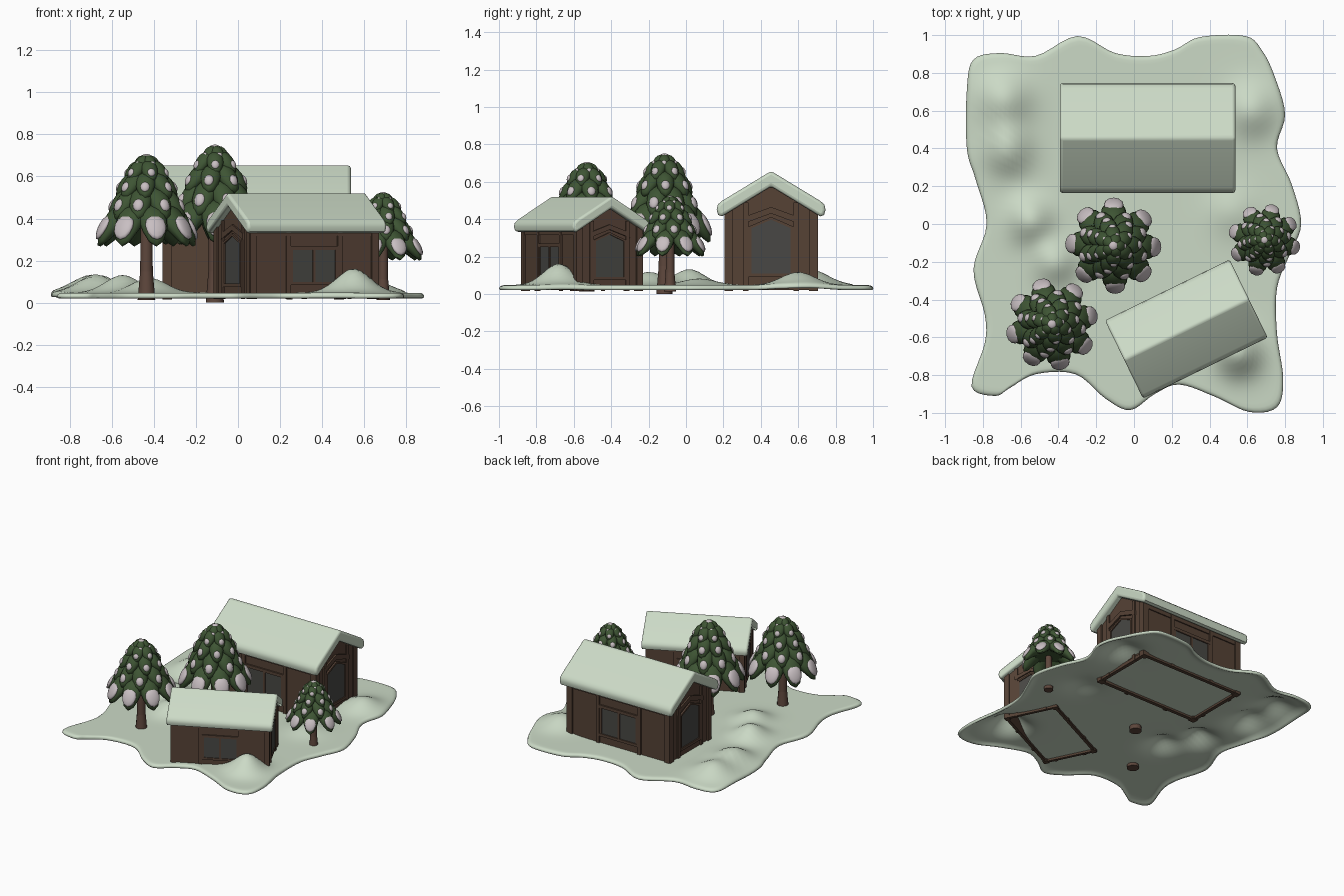
import bpy, bmesh, math, random
from mathutils import Matrix, Vector

if "Cube" in bpy.data.objects:
    bpy.data.objects.remove(bpy.data.objects["Cube"])

random.seed(4)


def material(name, rgb):
    m = bpy.data.materials.new(name)
    m.diffuse_color = (*rgb, 1)
    m.use_nodes = True
    m.node_tree.nodes["Principled BSDF"].inputs["Base Color"].default_value = m.diffuse_color
    return m


SNOW = material("pale green snow", (0.60, 0.70, 0.565))
WOOD = material("dark brown wood", (0.092, 0.054, 0.036))
BARK = material("bark brown", (0.11, 0.062, 0.045))
GLASS = material("dark grey glass", (0.065, 0.064, 0.058))
GREEN = material("fir green", (0.048, 0.09, 0.034))
FROST = material("pinkish frost", (0.58, 0.52, 0.54))


def finish(name, bm, mat, smooth=None, recalc=True):
    if recalc:
        bmesh.ops.recalc_face_normals(bm, faces=bm.faces)
    me = bpy.data.meshes.new(name)
    bm.to_mesh(me)
    bm.free()
    me.materials.append(mat)
    ob = bpy.data.objects.new(name, me)
    bpy.context.collection.objects.link(ob)
    if smooth:
        bpy.ops.object.select_all(action='DESELECT')
        ob.select_set(True)
        bpy.context.view_layer.objects.active = ob
        bpy.ops.object.shade_smooth_by_angle(angle=math.radians(smooth))
    return ob


# ---------- snowy ground: wavy outline, filled with rings, raised into mounds
OUTLINE = [(-.85, .87), (-.71, .905), (-.52, .89), (-.30, .995), (-.10, .905), (.08, .89),
           (.22, .925), (.35, .99), (.59, .995), (.68, .915), (.745, .78), (.80, .58), (.757, .40),
           (.835, .21), (.885, 0), (.825, -.16), (.757, -.34), (.757, -.58), (.79, -.82),
           (.757, -.97), (.61, -.995), (.43, -.915), (.24, -.85), (.11, -.90), (-.02, -.985),
           (-.15, -.925), (-.31, -.795), (-.52, -.795), (-.66, -.87), (-.735, -.91), (-.86, -.86),
           (-.79, -.63), (-.79, -.48), (-.85, -.24), (-.78, 0), (-.84, .24), (-.885, .40), (-.885, .71)]
MOUNDS = [(-.69, .66, .085, .11), (-.67, .40, .085, .10), (-.55, .02, .085, .09),
          (-.42, -.20, .07, .09), (.55, -.68, .115, .09), (.62, .60, .07, .10), (.52, .07, .035, .10)]


def spline(pts, n=5):
    out, k = [], len(pts)
    for i in range(k):
        a, b, c, d = (Vector(pts[(i + j) % k]) for j in (-1, 0, 1, 2))
        for s in range(n):
            t = s / n
            out.append(.5 * (2 * b + (c - a) * t + (2 * a - 5 * b + 4 * c - d) * t * t
                             + (3 * b - a - 3 * c + d) * t ** 3))
    return out


def ground_z(x, y):
    return .047 + sum(h * math.exp(-((x - a) ** 2 + (y - b) ** 2) / (1.6 * r * r)) for a, b, h, r in MOUNDS)


bm = bmesh.new()
edge = spline(OUTLINE)
n = len(edge)
# top sheet, rolled-over rim, then the hollow underside
steps = [(k / 40, 0) for k in range(1, 39)] + [(.972, 0), (.986, -.002), (.996, -.008), (1, -.016), (.996, -.025),
                                              (.986, -.027), (.972, -.022), (.955, -.014)]
steps += [(k / 40, -.012) for k in range(37, 0, -1)]
rings = [[bm.verts.new((p.x * f, p.y * f, ground_z(p.x * f, p.y * f) + dz)) for p in edge] for f, dz in steps]
for ring, dz in ((rings[0], 0), (rings[-1], -.012)):
    c = bm.verts.new((0, 0, ground_z(0, 0) + dz))
    for i in range(n):
        bm.faces.new((c, ring[i], ring[(i + 1) % n]))
for r0, r1 in zip(rings, rings[1:]):
    for i in range(n):
        j = (i + 1) % n
        bm.faces.new((r0[i], r0[j], r1[j], r1[i]))
finish("snowy_ground", bm, SNOW, 80)


# ---------- houses
def prism(bm, pts, axis, lo, hi):
    """Extrude a (horizontal, z) polygon along x or y."""
    def put(h, z, d):
        return bm.verts.new((d, h, z) if axis == 'x' else (h, d, z))
    a = [put(h, z, lo) for h, z in pts]
    b = [put(h, z, hi) for h, z in pts]
    bm.faces.new(a)
    bm.faces.new(b[::-1])
    for i in range(len(pts)):
        j = (i + 1) % len(pts)
        bm.faces.new((a[i], a[j], b[j], b[i]))


def rect(x0, x1, z0, z1):
    return [(x0, z0), (x1, z0), (x1, z1), (x0, z1)]


def house(name, x, y, scale, angle):
    M = (Matrix.Translation((x, y, .02)) @ Matrix.Rotation(math.radians(angle), 4, 'Z')
         @ Matrix.Scale(scale, 4) @ Matrix.Translation((0, 0, -.02)))
    walls, trim, glass, roof = (bmesh.new() for _ in range(4))
    HX, HY = .42, .238
    for s in (-1, 1):
        def out(bm, pts, axis, depth, thick=None):
            face = HX if axis == 'x' else HY
            prism(bm, pts, axis, s * (face - (thick or .004)), s * (face + depth))
        # thin walls, gables at the ends
        out(walls, [(-HY, .02), (HY, .02), (HY, .44), (0, .59), (-HY, .44)], 'x', 0, .02)
        out(walls, rect(-HX, HX, .02, .44), 'y', 0, .02)
        # gable end: corner posts, inner posts, chevron beam, pointed window
        for m in (-1, 1):
            out(trim, rect(m * .225 - .022, m * .225 + .022, .016, .45), 'x', .012, .03)
            out(trim, rect(m * .135 - .014, m * .135 + .014, .016, .49), 'x', .010)
            out(trim, rect(m * .112 - .008, m * .112 + .008, .10, .36), 'x', .012)
        out(trim, [(-.15, .41), (0, .465), (.15, .41), (.15, .375), (0, .43), (-.15, .375)], 'x', .012)
        out(trim, [(-.12, .36), (0, .412), (.12, .36), (.12, .345), (0, .397), (-.12, .345)], 'x', .012)
        out(trim, rect(-.12, .12, .09, .11), 'x', .012)
        out(trim, rect(-HY, HY, .02, .045), 'x', .006)
        out(glass, [(-.106, .11), (.106, .11), (.106, .352), (0, .40), (-.106, .352)], 'x', .004)
        # long side: posts, lintel, two-pane window
        for m in (-1, 1):
            out(trim, rect(m * .407 - .022, m * .407 + .022, .016, .43), 'y', .012, .03)
            out(trim, rect(m * .172 - .014, m * .172 + .014, .016, .43), 'y', .012)
            out(trim, rect(m * .150 - .008, m * .150 + .008, .11, .32), 'y', .010)
        out(trim, rect(-.008, .008, .11, .32), 'y', .010)
        out(trim, rect(-.16, .16, .312, .335), 'y', .012)
        out(trim, rect(-.16, .16, .10, .12), 'y', .012)
        out(trim, rect(-HX, HX, .395, .43), 'y', .008)
        out(trim, rect(-HX, HX, .02, .045), 'y', .006)
        out(glass, rect(-.15, .15, .12, .312), 'y', .004)
    # thick snow roof with rounded ends
    half = [(.262, .498), (.285, .478), (.291, .45), (.283, .422), (.262, .415)]
    prof = [(0, .657)] + half + [(0, .575)] + [(-a, b) for a, b in half[::-1]]
    prism(roof, prof, 'x', -.465, .465)
    for bm, part, mat in ((walls, "walls", WOOD), (trim, "timbers", WOOD), (glass, "windows", GLASS)):
        bm.transform(M)
        finish(f"{name}_{part}", bm, mat)
    roof.transform(M)
    ob = finish(f"{name}_roof", roof, SNOW, 40)
    b = ob.modifiers.new("round", 'BEVEL')
    b.width, b.segments = .016 * scale, 3
    b.limit_method, b.angle_limit = 'ANGLE', math.radians(60)


house("large_house", .072, .455, 1, 0)
house("small_house", .277, -.556, .79, 26)


# ---------- fir trees: drooping lobes in tiers, each with a frost patch
# inner radius, inner z, outer radius, outer z, count, half width, tip droop
TIERS = [(.05, .43, .235, .37, 8, .070, .095), (.03, .53, .18, .455, 8, .056, .055),
         (.02, .605, .145, .54, 7, .048, .04), (.01, .665, .105, .61, 6, .040, .03),
         (0, .695, .062, .65, 5, .03, .015)]


def lobe(bm, M, L, half, droop, centre, size):
    """Ellipsoid along a branch axis, bent down towards the branch tip."""
    got = bmesh.ops.create_uvsphere(bm, u_segments=12, v_segments=8, radius=1)
    for v in got["verts"]:
        p = Vector(centre) + Vector(a * b for a, b in zip(v.co, size))
        bend = droop * max(0, p.x / half + .3) ** 2 / 1.69
        v.co = M @ (L @ p - Vector((0, 0, bend)))


def cone(bm, M, r0, r1, z0, z1, seg=12):
    bmesh.ops.create_cone(bm, cap_ends=True, segments=seg, radius1=r0, radius2=r1, depth=z1 - z0,
                          matrix=M @ Matrix.Translation((0, 0, (z0 + z1) / 2)))


def tree(name, x, y, z, rs, zs, spin):
    M = Matrix.Translation((x, y, z)) @ Matrix.Diagonal((rs, rs, zs, 1))
    green, frost, trunk = bmesh.new(), bmesh.new(), bmesh.new()
    cone(trunk, M, .042, .03, 0, .14)
    cone(trunk, M, .03, .028, .14, .40)
    cone(green, M, .12, .02, .36, .69)
    for k, (r0, z0, r1, z1, count, w, droop) in enumerate(TIERS):
        half = math.hypot(r1 - r0, z1 - z0) / 2
        tilt = math.atan2(z0 - z1, r1 - r0)
        for i in range(count):
            a = math.radians(spin) + (i + .5 * (k % 2)) * math.tau / count + random.uniform(-.06, .06)
            L = (Matrix.Rotation(a, 4, 'Z') @ Matrix.Translation(((r0 + r1) / 2, 0, (z0 + z1) / 2))
                 @ Matrix.Rotation(tilt, 4, 'Y'))
            lobe(green, M, L, half, droop, (0, 0, 0), (half * 1.05, w, w * .8))
            # frost lies on the upper side near the tip
            f = .85 if k == 0 else .55
            lobe(frost, M, L, half, droop, (half * .64, 0, w * .43), (half * .46 * f, w * .85 * f, w * .36))
    lobe(frost, M, Matrix.Translation((0, 0, .695)), 1, 0, (0, 0, 0), (.025, .025, .014))
    finish(name + "_trunk", trunk, BARK, 40)
    finish(name + "_branches", green, GREEN, 60)
    finish(name + "_frost", frost, FROST, 60)


tree("middle_fir", -.11, -.115, 0, 1.03, 1.06, 0)
tree("left_fir", -.435, -.53, .012, 1, .98, 12)
tree("right_fir", .69, -.085, .012, .78, .725, 30)
